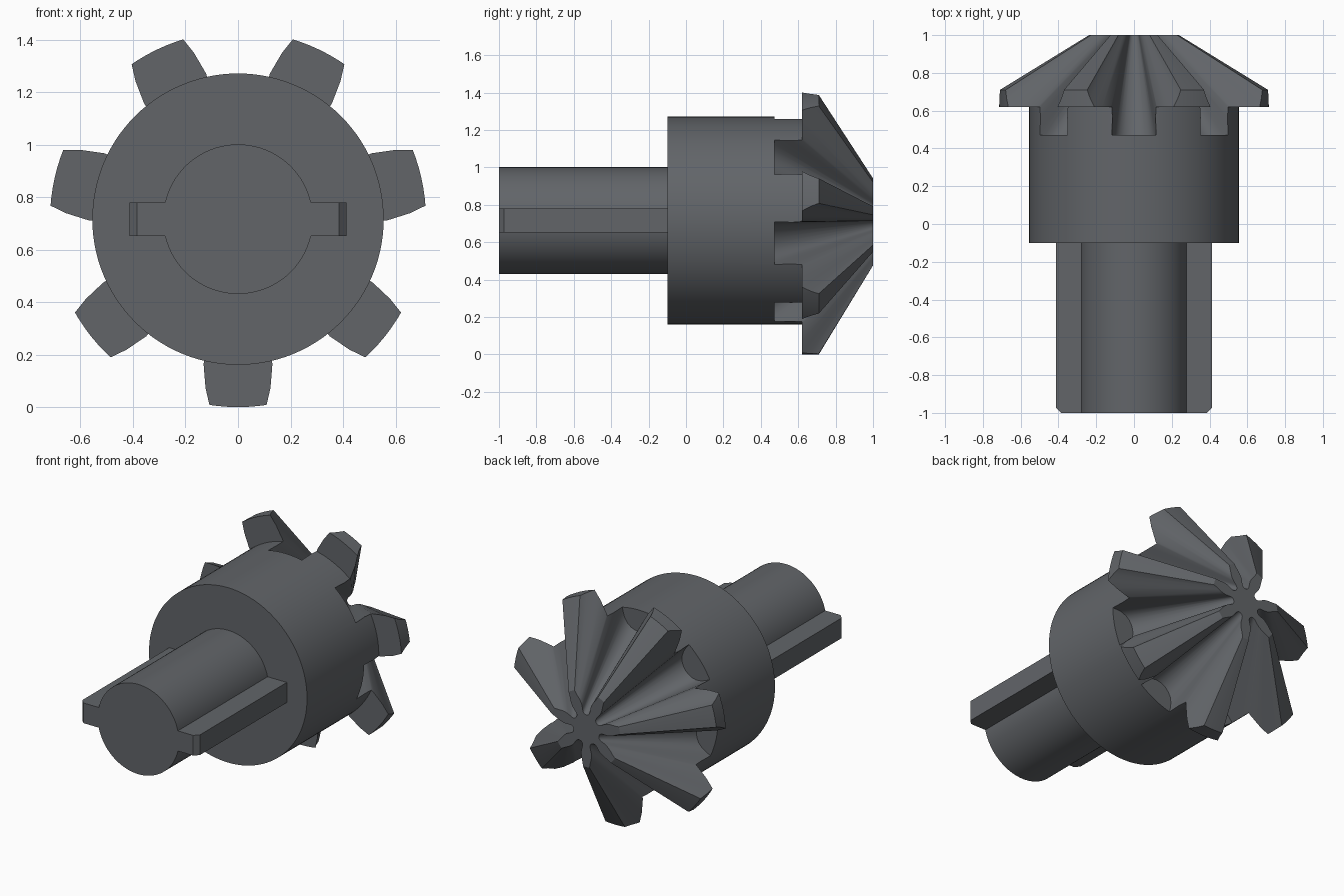
import bpy, bmesh, math

if "Cube" in bpy.data.objects:
    bpy.data.objects.remove(bpy.data.objects["Cube"])

CZ = 0.716       # height of the shaft axis
TEETH = 7
APEX = 1.148     # y where the tooth flanks converge

# Dark grey metal
steel = bpy.data.materials.new("dark_steel")
steel.diffuse_color = (0.122, 0.130, 0.141, 1.0)
steel.use_nodes = True
steel.node_tree.nodes["Principled BSDF"].inputs["Base Color"].default_value = steel.diffuse_color


def make_object(name, bm):
    bmesh.ops.recalc_face_normals(bm, faces=bm.faces)
    me = bpy.data.meshes.new(name)
    bm.to_mesh(me)
    bm.free()
    me.materials.append(steel)
    ob = bpy.data.objects.new(name, me)
    bpy.context.collection.objects.link(ob)
    return ob


def smooth(ob, angle):
    bpy.ops.object.select_all(action='DESELECT')
    bpy.context.view_layer.objects.active = ob
    ob.select_set(True)
    bpy.ops.object.shade_smooth_by_angle(angle=math.radians(angle))


def loft(bm, rings):
    rows = [[bm.verts.new(p) for p in ring] for ring in rings]
    n = len(rows[0])
    for a, b in zip(rows, rows[1:]):
        for i in range(n):
            j = (i + 1) % n
            bm.faces.new((a[i], a[j], b[j], b[i]))
    bm.faces.new(rows[0][::-1])
    bm.faces.new(rows[-1])


def turned(name, profile, seg=112):
    bm = bmesh.new()
    ang = [2 * math.pi * i / seg - math.pi / 2 for i in range(seg)]
    loft(bm, [[(r * math.cos(a), y, CZ + r * math.sin(a)) for a in ang]
              for r, y in profile])
    return make_object(name, bm)


# Gear blank: hub drum with conical head
gear = turned("bevel_gear", [(0.555, -0.1), (0.555, 0.62), (0.716, 0.62),
                             (0.716, 0.71), (0.24, 1.0)])

# Tooth gaps: grooves tapering to the apex, (radius, half width) per unit distance
half = [(0.622, 0.04), (0.637, 0.08), (0.665, 0.117), (0.71, 0.147),
        (0.76, 0.164), (0.82, 0.177), (0.93, 0.195), (1.05, 0.23),
        (1.2, 0.318), (1.3, 0.398), (1.4, 0.478), (1.5, 0.545),
        (1.63, 0.625), (1.75, 0.695)]
section = [(u, -v) for u, v in reversed(half)] + [(0.617, 0.0)] + half
bm = bmesh.new()
for k in range(TEETH):
    a = math.pi / 2 + 2 * math.pi * k / TEETH
    c, s = math.cos(a), math.sin(a)
    loft(bm, [[((APEX - y) * (u * c - v * s), y, CZ + (APEX - y) * (u * s + v * c))
               for u, v in section] for y in (0.472, 1.06)])
cutter = make_object("tooth_gap_cutter", bm)
cutter.hide_render = True

mod = gear.modifiers.new("tooth_gaps", 'BOOLEAN')
mod.operation = 'DIFFERENCE'
mod.solver = 'EXACT'
mod.object = cutter
bpy.context.view_layer.objects.active = gear
bpy.ops.object.modifier_apply(modifier=mod.name)
bpy.data.objects.remove(cutter)
smooth(gear, 25)

# Shaft
shaft = turned("shaft", [(0.285, -1.0), (0.285, -0.08)], 80)
smooth(shaft, 30)

# Two keys with chamfered ends
for side, name in ((1, "right_key"), (-1, "left_key")):
    outline = [(0.2, -1.0), (0.385, -1.0), (0.413, -0.972), (0.413, -0.08), (0.2, -0.08)]
    bm = bmesh.new()
    loft(bm, [[(side * x, y, z) for x, y in outline]
              for z in (CZ - 0.064, CZ + 0.064)])
    make_object(name, bm)
